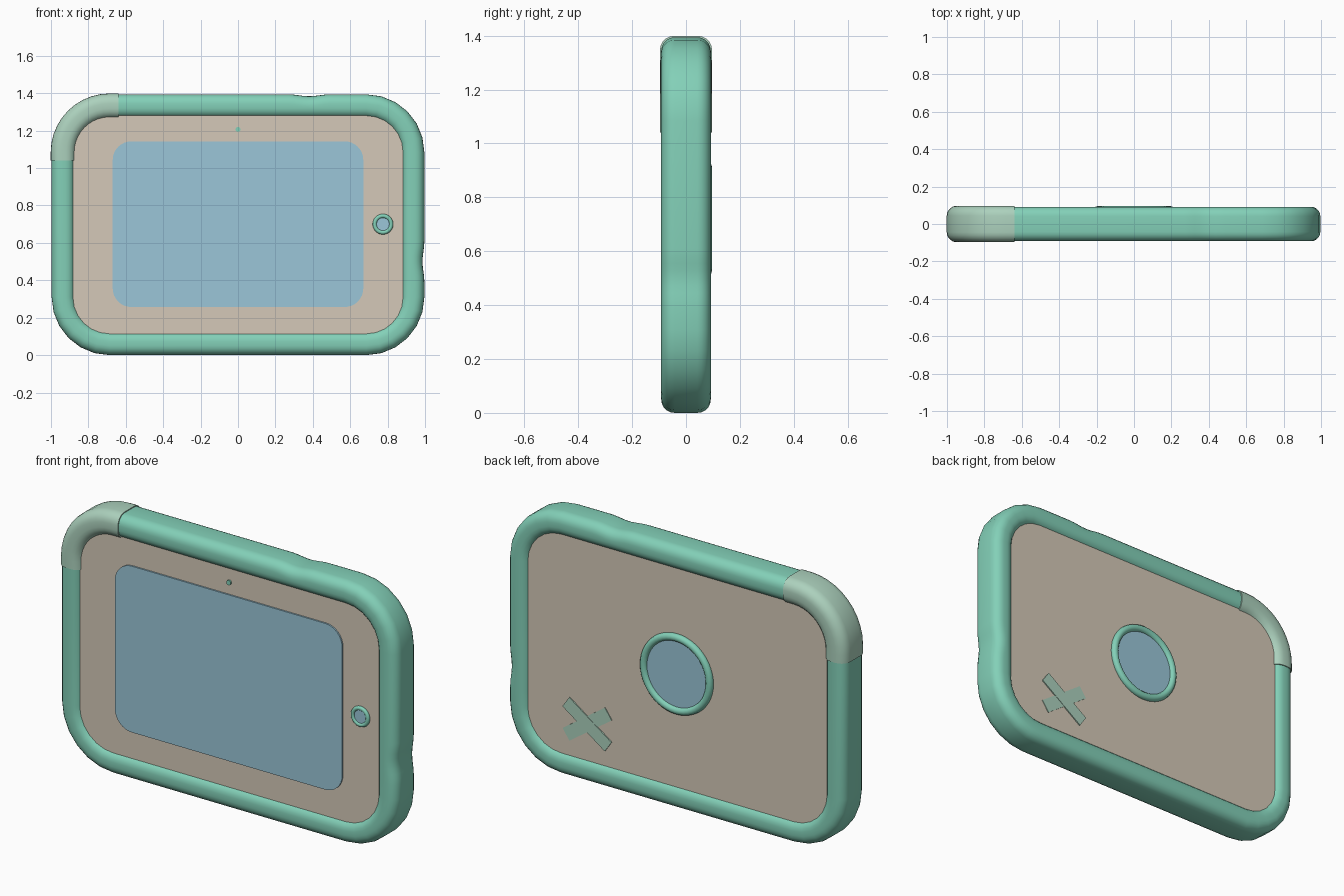
import bpy, bmesh
from math import sin, cos, pi, radians
from mathutils import Matrix, Vector

if "Cube" in bpy.data.objects:
    bpy.data.objects.remove(bpy.data.objects["Cube"], do_unlink=True)


def material(name, r, g, b):
    m = bpy.data.materials.new(name)
    m.use_nodes = True
    m.diffuse_color = (r, g, b, 1)
    m.node_tree.nodes["Principled BSDF"].inputs["Base Color"].default_value = (r, g, b, 1)
    return m


GREEN = material("mint green", 0.227, 0.631, 0.479)
PALE = material("pale mint", 0.413, 0.638, 0.509)
TAN = material("warm tan", 0.665, 0.584, 0.479)
BLUE = material("soft blue", 0.328, 0.565, 0.686)

MID_Z = 0.697          # height of the body centre
HALF_X, HALF_Z = 0.9345, 0.635   # tube centreline half extents
BEND = 0.248           # tube centreline corner radius
FACE = 0.072           # depth of the flat panel faces


def finish(name, bm, mat, angle=40):
    bmesh.ops.recalc_face_normals(bm, faces=bm.faces[:])
    mesh = bpy.data.meshes.new(name)
    bm.to_mesh(mesh)
    bm.free()
    obj = bpy.data.objects.new(name, mesh)
    bpy.context.collection.objects.link(obj)
    mesh.materials.append(mat)
    bpy.ops.object.select_all(action='DESELECT')
    obj.select_set(True)
    bpy.context.view_layer.objects.active = obj
    bpy.ops.object.shade_smooth_by_angle(angle=radians(angle))
    return obj


def arc(cx, cz, r, start, steps):
    """Quarter arc as (point, outward direction) pairs."""
    out = []
    for i in range(steps + 1):
        a = start + pi / 2 * i / steps
        d = Vector((cos(a), sin(a)))
        out.append((Vector((cx, cz)) + d * r, d))
    return out


def rounded_path(hx, hz, r, steps):
    """Four corner arcs, anticlockwise from the upper +x corner."""
    signs = ((1, 1), (-1, 1), (-1, -1), (1, -1))
    return [arc(sx * (hx - r), sz * (hz - r), r, i * pi / 2, steps)
            for i, (sx, sz) in enumerate(signs)]


def section(half_w, half_d, r, steps=5):
    return [p for c in rounded_path(half_w, half_d, r, steps) for p, _ in c]


def sweep(bm, path, profile, closed):
    """Loft the profile along the path; profile x runs outward, y runs in depth."""
    rings = []
    for p, d in path:
        rings.append([bm.verts.new((p.x + d.x * u, v, p.y + d.y * u + MID_Z))
                      for u, v in profile])
    n = len(profile)
    for k in range(len(rings) if closed else len(rings) - 1):
        a, b = rings[k], rings[(k + 1) % len(rings)]
        for j in range(n):
            bm.faces.new((a[j], a[(j + 1) % n], b[(j + 1) % n], b[j]))
    if not closed:
        bm.faces.new(rings[0])
        bm.faces.new(rings[-1])


def plate(name, mat, cx, cz, hx, hz, r, y0, y1, angle=0, steps=8):
    """Flat slab with rounded corners, lying in the x-z plane."""
    bm = bmesh.new()
    pts = [p for c in rounded_path(hx, hz, r, steps) for p, _ in c]
    rings = [[bm.verts.new((p.x, y, p.y)) for p in pts] for y in (y0, y1)]
    for i in range(len(pts)):
        j = (i + 1) % len(pts)
        bm.faces.new((rings[0][i], rings[0][j], rings[1][j], rings[1][i]))
    for ring in rings:
        bm.faces.new(ring)
    bmesh.ops.remove_doubles(bm, verts=bm.verts[:], dist=1e-5)
    turn = Matrix.Rotation(radians(angle), 4, 'Y')
    bm.transform(Matrix.Translation((cx, 0, cz)) @ turn)
    return finish(name, bm, mat)


def disc(name, mat, x, y, z, r, depth):
    bm = bmesh.new()
    bmesh.ops.create_cone(bm, cap_ends=True, segments=40, radius1=r, radius2=r, depth=depth)
    bm.transform(Matrix.Translation((x, y, z)) @ Matrix.Rotation(pi / 2, 4, 'X'))
    return finish(name, bm, mat)


def ring(name, mat, x, y, z, major, minor):
    bpy.ops.mesh.primitive_torus_add(location=(x, y, z), rotation=(pi / 2, 0, 0),
                                     major_radius=major, minor_radius=minor,
                                     major_segments=48, minor_segments=12)
    obj = bpy.context.object
    obj.name = name
    obj.data.materials.append(mat)
    bpy.ops.object.shade_smooth()


# Bumper tube, with extra loops on the top and +x edges for the finger dents
corners = rounded_path(HALF_X, HALF_Z, BEND, 6)
up, side = Vector((0, 1)), Vector((1, 0))
DENT_X, DENT_Z, DENT_R = 0.38, 0.5, 0.11
offsets = [DENT_R * i / 4 for i in range(-4, 5)]
path = (corners[0]
        + [(Vector((DENT_X - o, HALF_Z)), up) for o in offsets]
        + corners[1] + corners[2] + corners[3]
        + [(Vector((HALF_X, DENT_Z - MID_Z + o)), side) for o in offsets])
bm = bmesh.new()
sweep(bm, path, section(0.062, 0.092, 0.05), True)


def dent(distance):
    return 0.005 * (1 + cos(pi * distance / DENT_R)) if abs(distance) < DENT_R else 0


for v in bm.verts:
    if v.co.z > MID_Z + HALF_Z:
        v.co.z -= dent(v.co.x - DENT_X)
    if v.co.x > HALF_X:
        v.co.x -= dent(v.co.z - DENT_Z)
finish("bumper_tube", bm, GREEN)

# Pale sleeve around one upper corner
bm = bmesh.new()
sleeve = ([(Vector((-0.64, HALF_Z)), up)]
          + rounded_path(HALF_X, HALF_Z, BEND, 10)[1]
          + [(Vector((-HALF_X, 1.04 - MID_Z)), -side)])
sweep(bm, sleeve, section(0.067, 0.097, 0.053), False)
finish("corner_sleeve", bm, PALE)

# Body slab and front details
plate("body_panel", TAN, 0, MID_Z, 0.92, 0.62, 0.23, -FACE, FACE)
plate("screen", BLUE, 0, 0.70, 0.67, 0.443, 0.1, -FACE - 0.008, -FACE + 0.002)
ring("button_ring", GREEN, 0.775, -FACE - 0.003, 0.70, 0.044, 0.011)
disc("button_face", BLUE, 0.775, -FACE, 0.70, 0.042, 0.014)
disc("camera_dot", GREEN, 0, -FACE, 1.207, 0.013, 0.016)

# Back details: round emblem and crossed tape strips
ring("back_ring", GREEN, 0, FACE + 0.004, 0.72, 0.194, 0.02)
disc("back_disc", BLUE, 0, FACE, 0.72, 0.192, 0.014)
for i, tilt in enumerate((35, -35)):
    plate("tape_strip_" + "ab"[i], PALE, 0.53, 0.31, 0.152, 0.035, 0.001,
          FACE - 0.002, FACE + 0.004 + 0.002 * i, tilt, 1)
